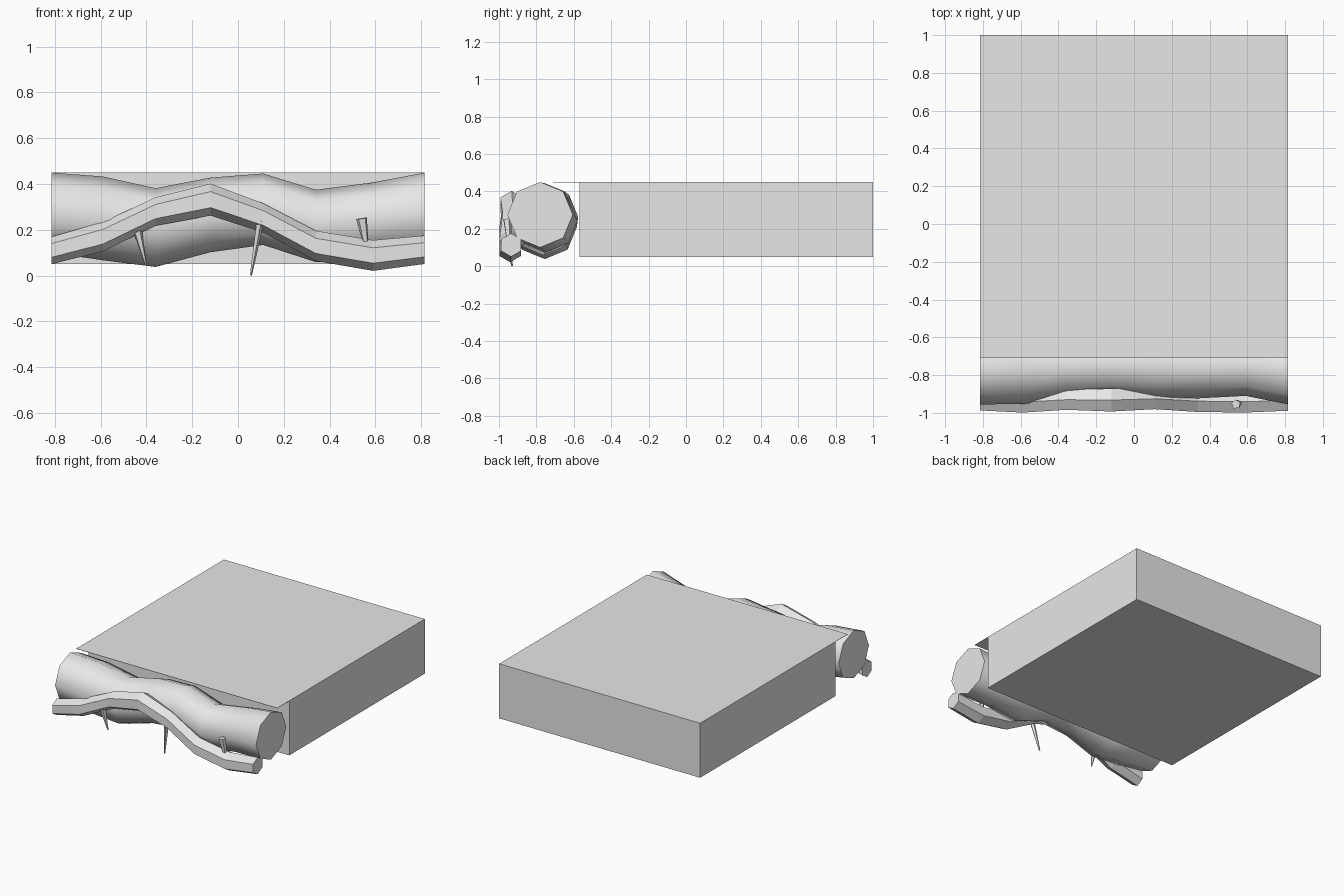
import bpy, bmesh, math
from mathutils import Vector

if "Cube" in bpy.data.objects:
    bpy.data.objects.remove(bpy.data.objects["Cube"])

grey = bpy.data.materials.new("plain grey")
grey.diffuse_color = (0.8, 0.8, 0.8, 1)
grey.use_nodes = True
grey.node_tree.nodes["Principled BSDF"].inputs["Base Color"].default_value = grey.diffuse_color


def finish(name, bm):
    bmesh.ops.recalc_face_normals(bm, faces=bm.faces)
    mesh = bpy.data.meshes.new(name)
    bm.to_mesh(mesh)
    bm.free()
    mesh.materials.append(grey)
    ob = bpy.data.objects.new(name, mesh)
    bpy.context.collection.objects.link(ob)
    return ob


def box(name, lo, hi):
    bm = bmesh.new()
    bmesh.ops.create_cube(bm, size=1)
    for v in bm.verts:
        v.co = Vector([(a + b) / 2 + c * (b - a) for a, b, c in zip(lo, hi, v.co)])
    return finish(name, bm)


def tube(name, path, sides):
    """Loft upright polygon rings along x; path rows are x, y, z, radius."""
    bm = bmesh.new()
    rings = []
    for x, y, z, r in path:
        angles = [2 * math.pi * i / sides for i in range(sides)]
        rings.append([bm.verts.new((x, y + r * math.sin(a), z + r * math.cos(a)))
                      for a in angles])
    for a, b in zip(rings, rings[1:]):
        for i in range(sides):
            j = (i + 1) % sides
            bm.faces.new((a[i], a[j], b[j], b[i]))
    bm.faces.new(rings[0])
    bm.faces.new(rings[-1])
    return finish(name, bm)


def thorn(name, base, tip, r_base, r_tip):
    base, tip = Vector(base), Vector(tip)
    axis = tip - base
    bm = bmesh.new()
    bmesh.ops.create_cone(bm, cap_ends=True, segments=5, radius1=r_base,
                          radius2=r_tip, depth=axis.length)
    turn = axis.to_track_quat('Z', 'Y')
    for v in bm.verts:
        v.co = turn @ v.co + (base + tip) / 2
    return finish(name, bm)


# ground block with a thin overhanging top sheet
box("block", (-0.815, -0.57, 0.05), (0.815, 1.0, 0.45))
box("top_overhang", (-0.815, -0.71, 0.448), (0.815, -0.57, 0.45))

# thick root, eight sided
root = tube("thick_root", [
    (-0.815, -0.78, 0.275, 0.175), (-0.59, -0.77, 0.25, 0.183),
    (-0.36, -0.755, 0.21, 0.172), (-0.12, -0.74, 0.265, 0.163),
    (0.11, -0.76, 0.29, 0.156), (0.34, -0.765, 0.217, 0.158),
    (0.59, -0.745, 0.242, 0.165), (0.815, -0.78, 0.275, 0.175)], 8)
bpy.context.view_layer.objects.active = root
root.select_set(True)
bpy.ops.object.shade_smooth_by_angle(angle=math.radians(46))

# thin root, six sided
tube("thin_root", [
    (-0.815, -0.935, 0.11, 0.06), (-0.59, -0.943, 0.17, 0.064),
    (-0.36, -0.93, 0.28, 0.062), (-0.12, -0.932, 0.332, 0.07),
    (0.11, -0.925, 0.252, 0.064), (0.34, -0.938, 0.13, 0.066),
    (0.59, -0.94, 0.088, 0.067), (0.815, -0.935, 0.113, 0.062)], 6)

# thorns, wide at the top
thorn("left_thorn", (-0.44, -0.94, 0.20), (-0.403, -0.93, 0.05), 0.021, 0.004)
thorn("middle_thorn", (0.098, -0.965, 0.245), (0.056, -0.93, 0.002), 0.018, 0.005)
thorn("right_thorn", (0.54, -0.955, 0.25), (0.565, -0.945, 0.10), 0.025, 0.008)
